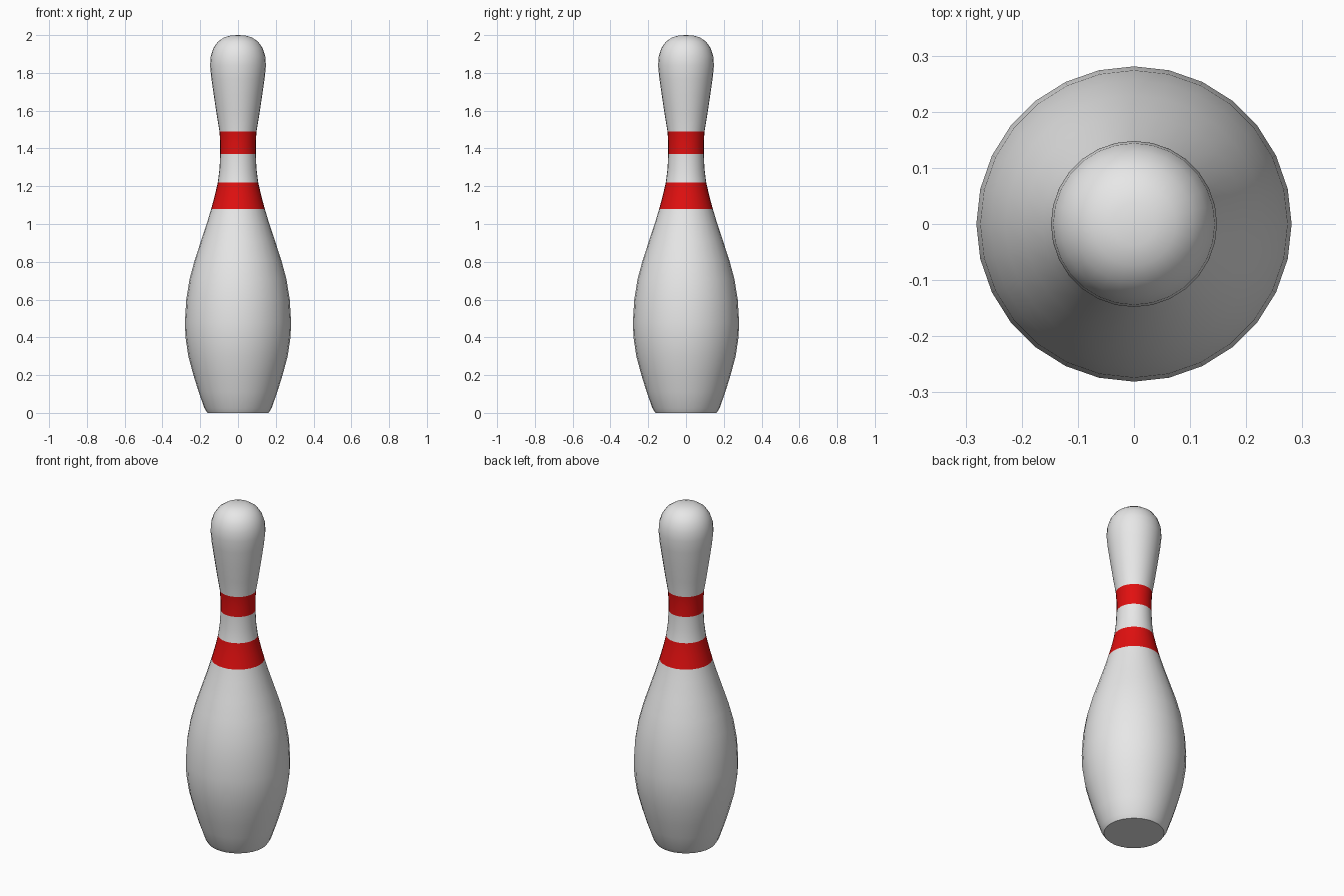
import bpy
import bmesh
import math

if "Cube" in bpy.data.objects:
    bpy.data.objects.remove(bpy.data.objects["Cube"])

SIDES = 28

# Profile of the pin: (radius, height), from the foot to the crown
PROFILE = [
    (0.162, 0.0), (0.178, 0.025), (0.208, 0.11), (0.236, 0.2), (0.263, 0.3),
    (0.278, 0.4), (0.281, 0.48), (0.274, 0.6), (0.256, 0.71), (0.229, 0.81),
    (0.196, 0.91), (0.163, 1.01), (0.142, 1.08), (0.123, 1.15), (0.107, 1.22),
    (0.098, 1.29), (0.094, 1.37), (0.094, 1.43), (0.098, 1.49), (0.113, 1.58),
    (0.128, 1.68), (0.141, 1.77), (0.148, 1.84), (0.144, 1.89), (0.130, 1.932),
    (0.106, 1.966), (0.074, 1.988), (0.038, 1.998),
]
BANDS = [(1.08, 1.22), (1.37, 1.49)]


def material(name, colour):
    mat = bpy.data.materials.new(name)
    mat.diffuse_color = (*colour, 1.0)
    mat.use_nodes = True
    mat.node_tree.nodes["Principled BSDF"].inputs["Base Color"].default_value = mat.diffuse_color
    return mat


# Lathe the profile into a closed body
bm = bmesh.new()
rings = []
for r, z in PROFILE:
    rings.append([bm.verts.new((r * math.cos(2 * math.pi * i / SIDES),
                                r * math.sin(2 * math.pi * i / SIDES), z))
                  for i in range(SIDES)])
for low, high in zip(rings, rings[1:]):
    for i in range(SIDES):
        j = (i + 1) % SIDES
        bm.faces.new((low[i], low[j], high[j], high[i]))

# Flat foot and rounded crown
bm.faces.new(rings[0][::-1])
tip = bm.verts.new((0, 0, 2.0))
for i in range(SIDES):
    bm.faces.new((rings[-1][i], rings[-1][(i + 1) % SIDES], tip))

# Red neck bands chosen by height
for face in bm.faces:
    z = face.calc_center_median().z
    face.material_index = int(any(a < z < b for a, b in BANDS))

mesh = bpy.data.meshes.new("bowling_pin")
bm.to_mesh(mesh)
bm.free()
mesh.materials.append(material("white", (0.8, 0.8, 0.8)))
mesh.materials.append(material("red", (0.75, 0.005, 0.005)))

pin = bpy.data.objects.new("bowling_pin", mesh)
bpy.context.collection.objects.link(pin)
bpy.context.view_layer.objects.active = pin
pin.select_set(True)
bpy.ops.object.shade_smooth_by_angle(angle=math.radians(35))
